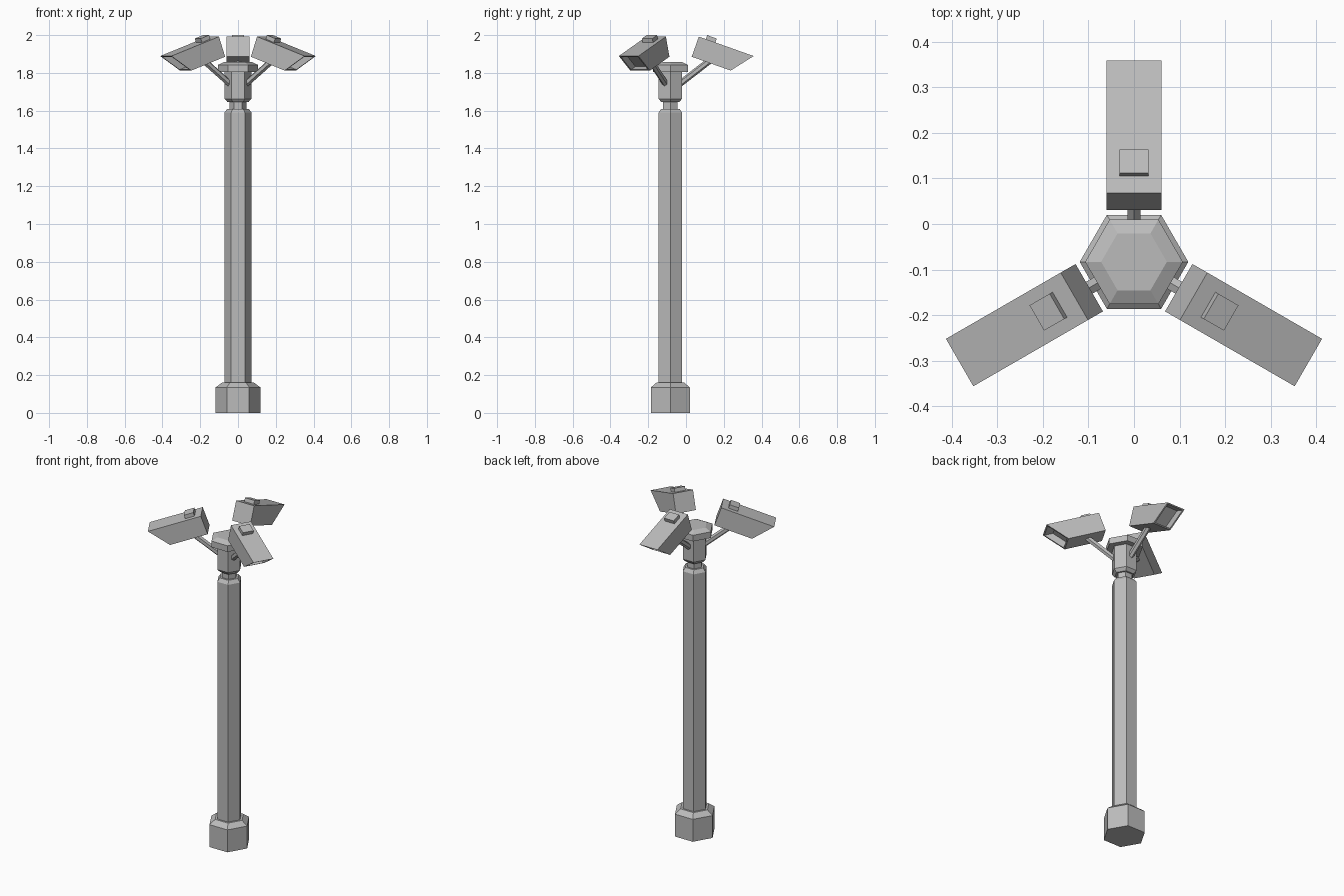
import bpy, bmesh
from math import cos, sin, radians, pi
from mathutils import Vector, Matrix

if "Cube" in bpy.data.objects:
    bpy.data.objects.remove(bpy.data.objects["Cube"])

grey = bpy.data.materials.new("metal grey")
grey.use_nodes = True
colour = (0.5, 0.5, 0.5, 1)
grey.diffuse_color = colour
grey.node_tree.nodes["Principled BSDF"].inputs["Base Color"].default_value = colour

AXIS = Matrix.Translation((0, -0.083, 0))   # centre line of the pole
TILT = radians(19.5)                        # downward tilt of each camera


def finish(name, bm, matrix=AXIS):
    bmesh.ops.recalc_face_normals(bm, faces=bm.faces)
    mesh = bpy.data.meshes.new(name)
    bm.to_mesh(mesh)
    bm.free()
    mesh.materials.append(grey)
    obj = bpy.data.objects.new(name, mesh)
    obj.matrix_world = matrix
    bpy.context.collection.objects.link(obj)
    return obj


def hex_turned(name, profile):
    """Six-sided solid from (radius, height) pairs."""
    bm = bmesh.new()
    rings = [[bm.verts.new((r * cos(i * pi / 3), r * sin(i * pi / 3), z))
              for i in range(6)] for r, z in profile]
    for low, high in zip(rings, rings[1:]):
        for i in range(6):
            j = (i + 1) % 6
            bm.faces.new((low[i], low[j], high[j], high[i]))
    bm.faces.new(rings[0])
    bm.faces.new(rings[-1])
    return finish(name, bm)


def prism(bm, points, half_width):
    """Extrude a (y, z) outline across x; returns the side faces."""
    left, right = [[bm.verts.new((s * half_width, y, z)) for y, z in points]
                   for s in (-1, 1)]
    bm.faces.new(left)
    bm.faces.new(right)
    n = len(points)
    return [bm.faces.new((left[i], left[(i + 1) % n], right[(i + 1) % n], right[i]))
            for i in range(n)]


# Post
hex_turned("base", [(0.119, 0), (0.119, 0.135), (0.085, 0.16)])
hex_turned("pole", [(0.072, 0.15), (0.072, 1.59), (0.056, 1.61)])
hex_turned("neck", [(0.044, 1.60), (0.044, 1.655)])
hex_turned("head", [(0.055, 1.645), (0.071, 1.663), (0.071, 1.81)])
hex_turned("cap", [(0.107, 1.805), (0.107, 1.842), (0.072, 1.858)])

for label, angle in (("back", 0), ("right", 120), ("left", 240)):
    turn = AXIS @ Matrix.Rotation(radians(angle), 4, "Z")
    # Housing frame: y runs along the camera, origin at the top inner edge
    tilted = turn @ Matrix.Translation((0, 0.151, 1.992)) @ Matrix.Rotation(-TILT, 4, "X")

    # Housing with a slanted, hollowed front
    bm = bmesh.new()
    sides = prism(bm, [(0, 0), (0.308, 0), (0.219, -0.113), (0, -0.113)], 0.06)
    front = sides[1]
    bmesh.ops.recalc_face_normals(bm, faces=bm.faces)
    bmesh.ops.inset_region(bm, faces=[front], thickness=0.012)
    pushed = bmesh.ops.extrude_face_region(bm, geom=[front])["geom"]
    bmesh.ops.translate(bm, vec=Vector((0, -0.05, 0)),
                        verts=[v for v in pushed if isinstance(v, bmesh.types.BMVert)])
    if front.is_valid:
        bm.faces.remove(front)
    finish(label + "_camera_housing", bm, tilted)

    # Raised block on the housing
    bm = bmesh.new()
    prism(bm, [(0.039, -0.005), (0.039, 0.022), (0.093, 0.022), (0.093, -0.005)], 0.032)
    finish(label + "_top_block", bm, tilted)

    # Arm from the head up to the housing
    start, end = Vector((0, 0.05, 1.742)), Vector((0, 0.205, 1.862))
    way = end - start
    bm = bmesh.new()
    bmesh.ops.create_cone(bm, cap_ends=True, segments=6, radius1=0.017,
                          radius2=0.017, depth=way.length)
    aim = Matrix.Translation((start + end) / 2) @ way.to_track_quat("Z", "Y").to_matrix().to_4x4()
    finish(label + "_arm", bm, turn @ aim)
